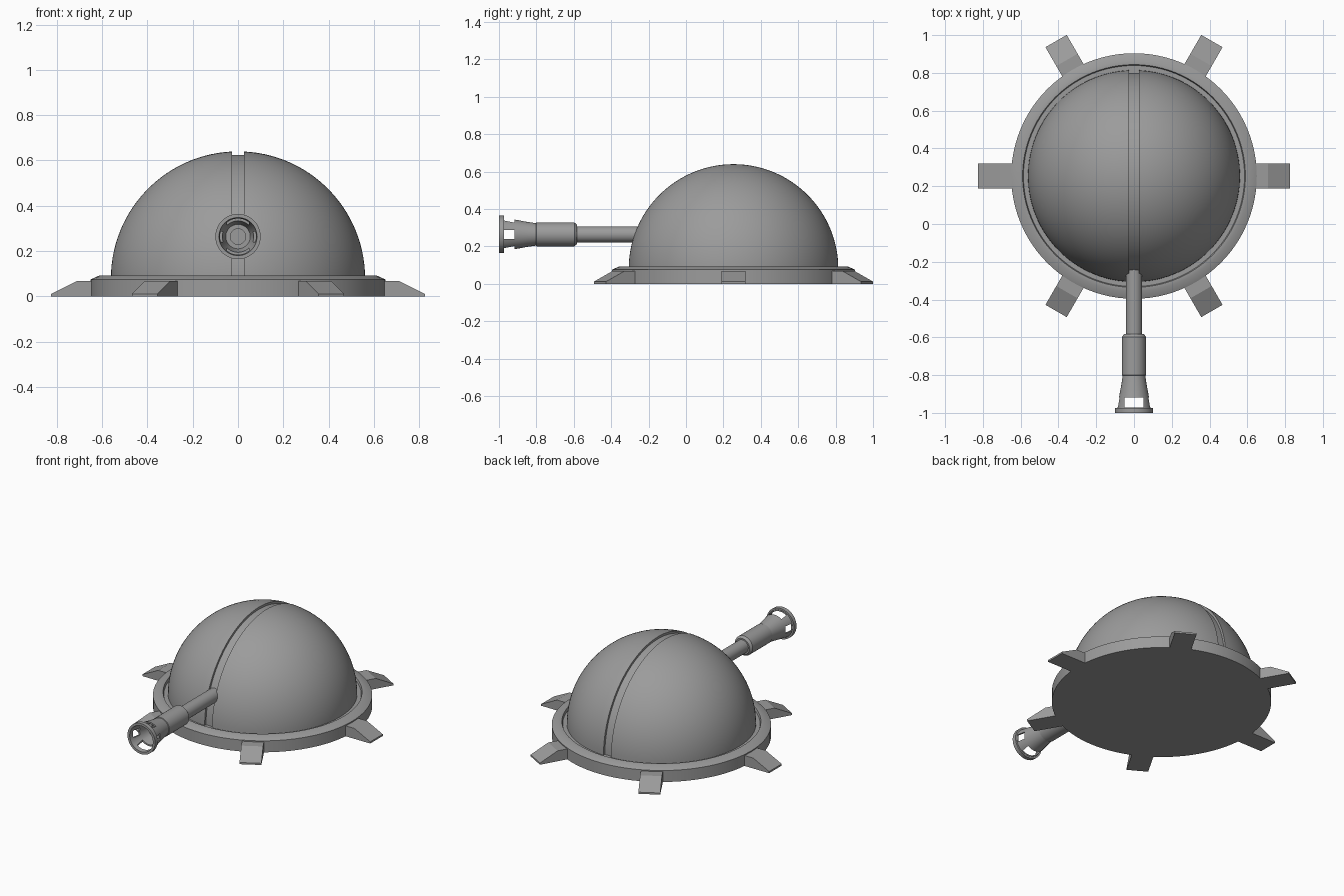
import bpy, bmesh
from math import sin, cos, asin, pi, radians
from mathutils import Vector, Matrix

if "Cube" in bpy.data.objects:
    bpy.data.objects.remove(bpy.data.objects["Cube"])

CY = 0.254           # centre of the turret in y
DOME_Z = 0.079       # height of the dome centre
DOME_R = 0.561
GUN_Z = 0.264        # height of the gun axis

grey = bpy.data.materials.new("plain_grey")
grey.use_nodes = True
grey.diffuse_color = (0.33, 0.33, 0.33, 1)
grey.node_tree.nodes["Principled BSDF"].inputs["Base Color"].default_value = grey.diffuse_color


def finish(bm, name, smooth=True):
    bmesh.ops.remove_doubles(bm, verts=bm.verts, dist=1e-5)
    bmesh.ops.recalc_face_normals(bm, faces=bm.faces)
    mesh = bpy.data.meshes.new(name)
    bm.to_mesh(mesh)
    bm.free()
    mesh.materials.append(grey)
    ob = bpy.data.objects.new(name, mesh)
    bpy.context.collection.objects.link(ob)
    if smooth:
        smooth_object(ob)
    return ob


def smooth_object(ob):
    bpy.ops.object.select_all(action="DESELECT")
    ob.select_set(True)
    bpy.context.view_layer.objects.active = ob
    bpy.ops.object.shade_smooth_by_angle(angle=radians(30))


def revolve(name, points, centre, axis, angle=2 * pi, steps=64):
    """Spin an open profile whose two ends lie on the axis."""
    bm = bmesh.new()
    verts = [bm.verts.new(p) for p in points]
    edges = [bm.edges.new(pair) for pair in zip(verts, verts[1:])]
    bmesh.ops.spin(bm, geom=verts + edges, cent=centre, axis=axis,
                   angle=angle, steps=steps, use_duplicate=False)
    bmesh.ops.remove_doubles(bm, verts=bm.verts, dist=1e-5)
    bmesh.ops.holes_fill(bm, edges=[e for e in bm.edges if e.is_boundary], sides=0)
    return finish(bm, name)


def box(bm, size, centre):
    m = Matrix.Translation(centre) @ Matrix.Diagonal((*size, 1))
    bmesh.ops.create_cube(bm, size=1, matrix=m)


# Base plate with chamfered rim and a shallow channel around the dome
base = [(0, 0), (0.65, 0), (0.65, 0.075), (0.61, 0.093),
        (0.59, 0.093), (0.585, 0.078), (0, 0.078)]
revolve("base_ring", [(r, CY, z) for r, z in base], (0, CY, 0), (0, 0, 1), steps=96)

# Dome swept from front to back, so the slot is part of its profile
slot, slot_r = 0.027, 0.546
start = asin(slot / DOME_R)
half = [(slot, slot_r)]
for i in range(29):
    a = start + (pi / 2 - start) * i / 28
    half.append((DOME_R * sin(a), DOME_R * cos(a)))
profile = [(-x, r) for x, r in reversed(half)] + half
revolve("dome", [(x, CY - r, DOME_Z) for x, r in profile],
        (0, CY, DOME_Z), (1, 0, 0), angle=-pi, steps=64)

# Six wedge feet around the base
foot = [(0.6, 0), (0.825, 0), (0.825, 0.011), (0.71, 0.068), (0.6, 0.068)]
for i in range(6):
    bm = bmesh.new()
    side = bm.faces.new([bm.verts.new((x, -0.065, z)) for x, z in foot])
    ext = bmesh.ops.extrude_face_region(bm, geom=[side], use_keep_orig=True)
    moved = [g for g in ext["geom"] if isinstance(g, bmesh.types.BMVert)]
    bmesh.ops.translate(bm, verts=moved, vec=(0, 0.13, 0))
    bm.transform(Matrix.Translation((0, CY, 0)) @ Matrix.Rotation(i * pi / 3, 4, "Z"))
    finish(bm, f"foot_{i + 1}", smooth=False)


# Gun barrel
def gun_part(name, pts):
    return revolve(name, [(r, y, GUN_Z) for r, y in pts],
                   (0, 0, GUN_Z), (0, 1, 0), steps=48)


gun_part("barrel", [(0, -0.2), (0.043, -0.2), (0.043, -0.6), (0, -0.6)])

# Sleeve and hollow flared muzzle
muzzle = gun_part("muzzle", [
    (0, -0.583), (0.052, -0.583), (0.064, -0.597), (0.064, -0.8), (0.06, -0.802),
    (0.066, -0.845), (0.08, -0.92), (0.089, -0.974), (0.1, -0.974), (0.1, -1),
    (0.084, -1), (0.08, -0.974), (0.07, -0.92), (0.054, -0.85), (0.034, -0.85),
    (0.034, -0.78), (0, -0.78)])

# Four windows cut through the muzzle
for size in ((0.098, 0.055, 0.4), (0.4, 0.055, 0.047)):
    bm = bmesh.new()
    box(bm, size, Vector((0, -0.945, GUN_Z)))
    cutter = finish(bm, "window_cutter", smooth=False)
    cutter.hide_render = True
    mod = muzzle.modifiers.new("windows", "BOOLEAN")
    mod.operation = "DIFFERENCE"
    mod.solver = "EXACT"
    mod.object = cutter
    bpy.context.view_layer.objects.active = muzzle
    bpy.ops.object.modifier_apply(modifier=mod.name)
    bpy.data.objects.remove(cutter)
smooth_object(muzzle)
